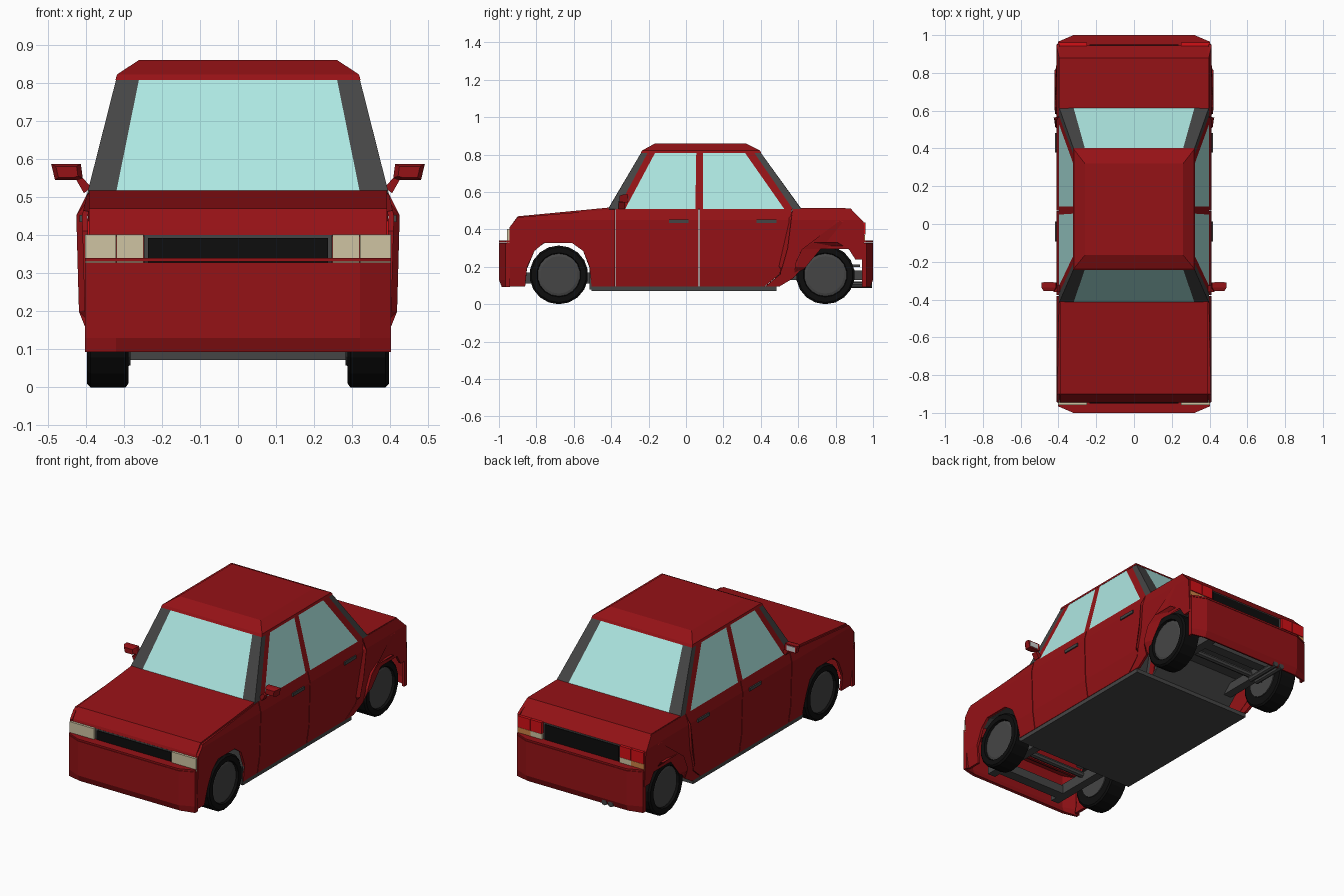
import bpy, bmesh, math
from mathutils import Vector

if "Cube" in bpy.data.objects:
    bpy.data.objects.remove(bpy.data.objects["Cube"])


def material(name, r, g, b):
    m = bpy.data.materials.new(name)
    m.diffuse_color = (r, g, b, 1)
    m.use_nodes = True
    m.node_tree.nodes["Principled BSDF"].inputs["Base Color"].default_value = m.diffuse_color
    return m


RED = material("paint", 0.30, 0.006, 0.008)
GLASS = material("glass", 0.42, 0.80, 0.76)
DARK = material("dark_trim", 0.06, 0.06, 0.06)
BLACK = material("rubber", 0.004, 0.004, 0.004)
CREAM = material("lamp", 0.62, 0.55, 0.36)
LAMP = material("tail_lamp", 0.65, 0.005, 0.008)
AMBER = material("indicator", 0.60, 0.22, 0.06)
SILVER = material("silver", 0.6, 0.6, 0.6)


def finish(name, bm, mat, mirror=False, thick=0):
    bmesh.ops.recalc_face_normals(bm, faces=bm.faces)
    # thin sheets: face away from the car centre so thickness goes inward
    if thick:
        c = Vector((0, 0, 0.4))
        s = sum(f.calc_area() * f.normal.dot(f.calc_center_median() - c) for f in bm.faces)
        if s < 0:
            bmesh.ops.reverse_faces(bm, faces=bm.faces)
    me = bpy.data.meshes.new(name)
    bm.to_mesh(me)
    bm.free()
    me.materials.append(mat)
    ob = bpy.data.objects.new(name, me)
    bpy.context.collection.objects.link(ob)
    if thick:
        mod = ob.modifiers.new("thickness", 'SOLIDIFY')
        mod.thickness, mod.offset = thick, -1
    if mirror:
        mod = ob.modifiers.new("mirror", 'MIRROR')
        mod.use_mirror_merge = False
    return ob


def grid(name, rows, mat, mirror=False, thick=0, caps=False, closed=False):
    """Quads between successive rows of points."""
    bm = bmesh.new()
    vs = [[bm.verts.new(p) for p in r] for r in rows]
    n = len(rows[0])
    for a, b in zip(vs, vs[1:]):
        for i in range(n if closed else n - 1):
            j = (i + 1) % n
            bm.faces.new((a[i], a[j], b[j], b[i]))
    if caps:
        bm.faces.new(vs[0])
        bm.faces.new(vs[-1])
    return finish(name, bm, mat, mirror, thick)


def profile(name, yz, x0, x1, mat, mirror=False, thick=0.012):
    return grid(name, [[(x, y, z) for x in (x0, x1)] for y, z in yz], mat, mirror, thick)


def box(name, x, y, z, mat, mirror=False):
    ring = [(x[0], y[0]), (x[1], y[0]), (x[1], y[1]), (x[0], y[1])]
    return grid(name, [[(a, b, h) for a, b in ring] for h in z], mat, mirror, caps=True, closed=True)


def lathe(name, xr, cy, cz, mat, n=18, mirror=True):
    rows = [[(x, cy + r * math.sin(2 * math.pi * i / n), cz + r * math.cos(2 * math.pi * i / n))
             for i in range(n)] for x, r in xr]
    return grid(name, rows, mat, mirror, caps=True, closed=True)


SIDE = [(0.09, 0.387), (0.2, 0.403), (0.45, 0.41), (0.51, 0.396), (0.81, 0.32)]


def side_x(z):
    for (z0, x0), (z1, x1) in zip(SIDE, SIDE[1:]):
        if z <= z1 + 1e-5:
            return x0 + (x1 - x0) * (z - z0) / (z1 - z0)
    return SIDE[-1][1]


def panel(name, yz, mat, thick=0.015):
    """Side panel drawn in y,z and bent to the body's curved flank."""
    bm = bmesh.new()
    bm.faces.new([bm.verts.new((0, y, z)) for y, z in yz])
    bmesh.ops.triangulate(bm, faces=bm.faces)
    for z, _ in SIDE[1:3]:
        bmesh.ops.bisect_plane(bm, geom=bm.verts[:] + bm.edges[:] + bm.faces[:],
                               plane_co=(0, 0, z), plane_no=(0, 0, 1))
    for v in bm.verts:
        v.co.x = side_x(v.co.z)
    return finish(name, bm, mat, True, thick)


# flanks
panel("front_fender", [(-0.38, 0.095), (-0.38, 0.508), (-0.90, 0.465), (-0.945, 0.41), (-0.945, 0.095),
                       (-0.86, 0.095), (-0.85, 0.2), (-0.81, 0.285), (-0.76, 0.328), (-0.61, 0.328),
                       (-0.55, 0.285), (-0.515, 0.2), (-0.505, 0.095)], RED)
panel("front_door", [(-0.376, 0.095), (0.068, 0.095), (0.068, 0.51), (-0.376, 0.51)], RED)
panel("rear_door", [(0.072, 0.095), (0.42, 0.095), (0.50, 0.16), (0.54, 0.3), (0.566, 0.51), (0.072, 0.51)], RED)
panel("rear_fender", [(0.57, 0.51), (0.88, 0.51), (0.95, 0.44), (0.955, 0.24), (0.905, 0.24), (0.87, 0.295),
                      (0.81, 0.33), (0.68, 0.33), (0.62, 0.295), (0.585, 0.22), (0.575, 0.14), (0.50, 0.095),
                      (0.425, 0.095), (0.504, 0.16), (0.544, 0.3)], RED)

# door frames and side glass
panel("door_frame_front", [(-0.365, 0.51), (-0.325, 0.51), (-0.165, 0.81), (-0.205, 0.81)], RED)
panel("door_frame_middle", [(0.05, 0.51), (0.092, 0.51), (0.092, 0.81), (0.055, 0.81)], RED)
panel("door_frame_rear", [(0.525, 0.51), (0.57, 0.51), (0.365, 0.81), (0.315, 0.81)], RED)
panel("front_side_window", [(-0.325, 0.51), (0.05, 0.51), (0.055, 0.81), (-0.165, 0.81)], GLASS, 0.008)
panel("rear_side_window", [(0.092, 0.51), (0.525, 0.51), (0.315, 0.81), (0.092, 0.81)], GLASS, 0.008)

# windscreens and corner pillars
for tag, yb, yt, sb, st in (("front", -0.415, -0.24, -0.365, -0.205), ("rear", 0.615, 0.40, 0.57, 0.365)):
    grid(tag + "_windscreen", [[(-0.32, yb, 0.513), (0.32, yb, 0.513)],
                               [(-0.26, yt, 0.81), (0.26, yt, 0.81)]], GLASS, thick=0.008)
    grid(tag + "_pillar", [[(0.32, yb, 0.513), (0.396, yb, 0.51), (0.396, sb, 0.51)],
                           [(0.26, yt, 0.81), (0.32, yt, 0.81), (0.32, st, 0.81)]], DARK, True, 0.012)

# roof
grid("roof", [[(-x, y0, z), (x, y0, z), (x, y1, z), (-x, y1, z)] for x, y0, y1, z in
              ((0.322, -0.243, 0.403, 0.808), (0.318, -0.235, 0.395, 0.822), (0.26, -0.165, 0.32, 0.86))],
     RED, caps=True, closed=True)

# bonnet and boot lid
profile("bonnet", [(-0.945, 0.40), (-0.94, 0.415), (-0.90, 0.47), (-0.41, 0.517)], -0.392, 0.392, RED)
profile("boot_lid", [(0.61, 0.515), (0.88, 0.513), (0.945, 0.435)], -0.394, 0.394, RED)

# bumpers, with a shelf on top and a face behind the lamps
for tag, s in (("front", -1), ("rear", 1)):
    ring = lambda y, z: [(x, s * (yy if abs(x) > 0.35 else y), z) for x, yy in
                         ((-0.402, 0.94), (-0.402, 0.965), (-0.32, 1), (0.32, 1), (0.402, 0.965), (0.402, 0.94))]
    grid(tag + "_bumper", [ring(0.985, 0.093), ring(1, 0.13), ring(1, 0.328)], RED, thick=0.015)
    bm = bmesh.new()
    bm.faces.new([bm.verts.new(p) for p in ring(1, 0.33)])
    finish(tag + "_bumper_top", bm, RED, thick=0.01)
    top = 0.40 if s < 0 else 0.435
    y = sorted((s * 0.92, s * 0.935))
    box(tag + "_face", (-0.39, 0.39), y, (0.31, top), RED)
    box(tag + "_grille_frame", (-0.247, 0.247), sorted((s * 0.93, s * 0.946)), (0.315, top), DARK)
    box(tag + "_grille", (-0.236, 0.236), sorted((s * 0.935, s * 0.95)), (0.327, top - 0.008), BLACK)

# head lamps and tail lamps
for tag, x, wrap in (("inner", (0.248, 0.319), 0.925), ("outer", (0.321, 0.402), 0.915)):
    box(tag + "_head_lamp", x, (-0.958, -wrap - 0.015), (0.325, 0.402), CREAM, True)
    box(tag + "_tail_lamp", x, (wrap + 0.01, 0.96), (0.372, 0.437), LAMP, True)
    box(tag + "_lower_tail_lamp", x, (wrap + 0.01, 0.958), (0.33, 0.37), AMBER if tag == "outer" else CREAM, True)

# wheels and arch liners
for tag, cy in (("front", -0.68), ("rear", 0.745)):
    lathe(tag + "_tyre", [(0.288, 0.11), (0.288, 0.147), (0.295, 0.157), (0.388, 0.157), (0.397, 0.147),
                          (0.397, 0.118), (0.38, 0.113)], cy, 0.157, BLACK)
    lathe(tag + "_hub", [(0.283, 0.1), (0.384, 0.114), (0.388, 0.1)], cy, 0.157, DARK)
    profile(tag + "_arch_liner", [(cy - 0.13, 0.29), (cy - 0.075, 0.328), (cy + 0.075, 0.328), (cy + 0.13, 0.29)],
            0.27, 0.392, DARK, True, 0.01)
    lathe(tag + "_axle", [(-0.3, 0.018), (0.3, 0.018)], cy, 0.157, DARK, 8, False)

# underside
box("floor_pan", (-0.385, 0.385), (-0.505, 0.485), (0.072, 0.095), DARK)
box("front_rail", (0.2, 0.25), (-0.94, -0.5), (0.11, 0.17), DARK, True)
box("rear_rail", (0.2, 0.25), (0.48, 0.95), (0.13, 0.18), DARK, True)
box("front_crossmember", (-0.25, 0.25), (-0.9, -0.84), (0.11, 0.16), DARK)
box("rear_crossmember", (-0.25, 0.25), (0.84, 0.9), (0.13, 0.18), DARK)
box("mud_flap", (0.29, 0.385), (-0.515, -0.503), (0.08, 0.18), DARK, True)
box("firewall", (-0.38, 0.38), (-0.46, -0.445), (0.09, 0.49), DARK)
profile("boot_floor", [(0.48, 0.09), (0.60, 0.2), (0.93, 0.2)], -0.27, 0.27, DARK)
for i, x in enumerate((-0.215, -0.175)):
    ring = [(math.cos(k * math.pi / 4) * 0.017, math.sin(k * math.pi / 4) * 0.017) for k in range(8)]
    grid("exhaust_pipe_%d" % (i + 1), [[(x + a, y, 0.105 + b) for a, b in ring] for y in (0.78, 0.995)],
         DARK, caps=True, closed=True)

# door handles and door mirrors
for tag, y in (("front", -0.092), ("rear", 0.378)):
    box(tag + "_door_handle", (0.40, 0.417), (y, y + 0.105), (0.434, 0.452), DARK, True)
arm = [(0.385, 0.525), (0.405, 0.51), (0.425, 0.545), (0.481, 0.545), (0.491, 0.587), (0.413, 0.587), (0.408, 0.55)]
head = arm[2:]
grid("mirror_arm", [[(x, y, z) for x, z in (arm[0], arm[1], arm[2], arm[6])] for y in (-0.36, -0.325)],
     RED, True, caps=True, closed=True)
grid("mirror_shell", [[(0.45 + (x - 0.45) * k, y, 0.565 + (z - 0.565) * k) for x, z in head]
                      for y, k in ((-0.355, 0.7), (-0.335, 1), (-0.31, 1))], RED, True, caps=True, closed=True)
box("mirror_glass", (0.425, 0.478), (-0.311, -0.307), (0.552, 0.58), SILVER, True)
